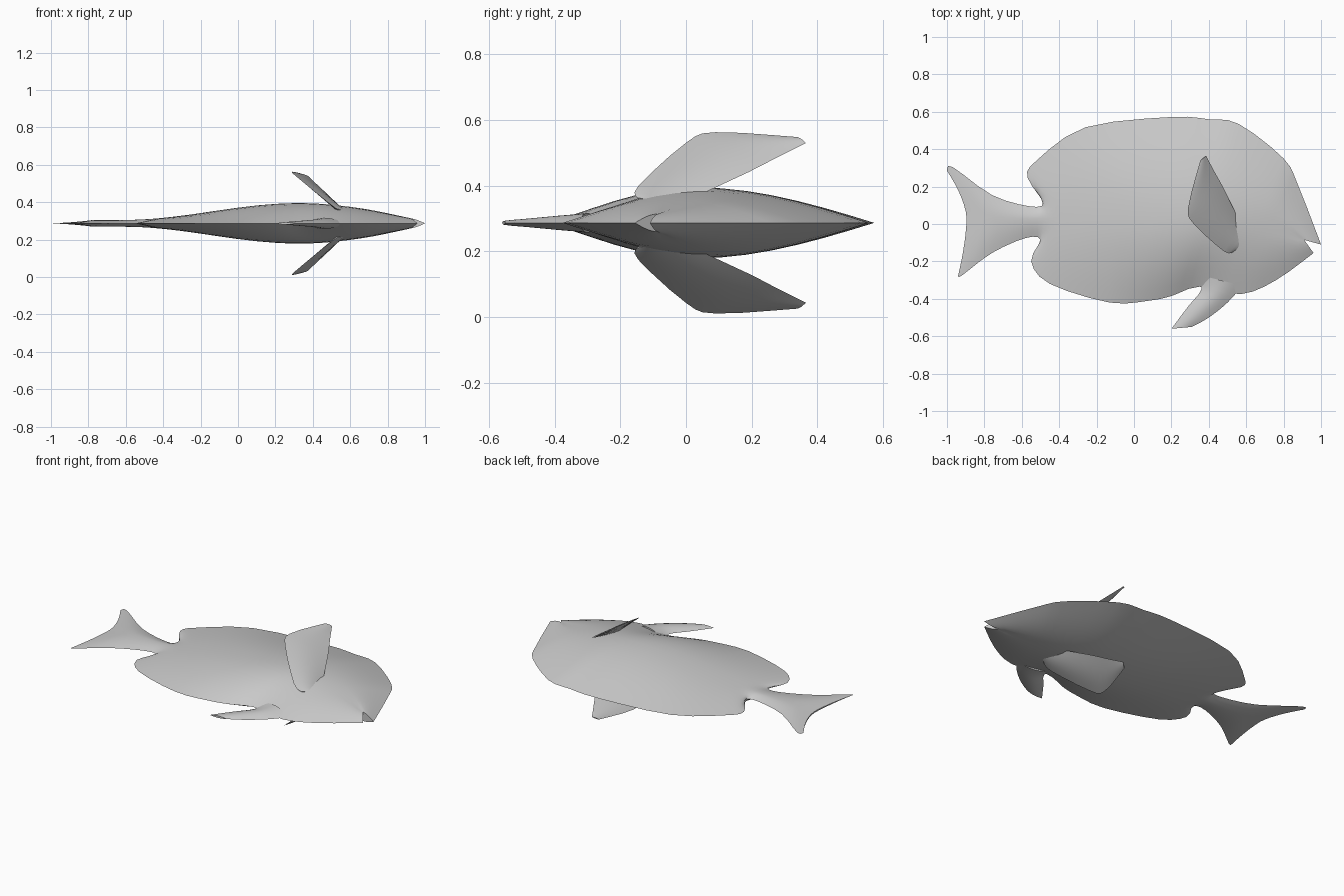
import bpy, math
from mathutils import Vector

if "Cube" in bpy.data.objects:
    bpy.data.objects.remove(bpy.data.objects["Cube"])

MID = 0.287   # height of the fish's plane of symmetry
SEG = 7       # steps from centre line to each edge


def smooth_rows(rows, sub=3):
    """Catmull-Rom interpolation between rows of numbers."""
    out = []
    for i in range(len(rows) - 1):
        p0, p1, p2 = rows[max(i - 1, 0)], rows[i], rows[i + 1]
        p3 = rows[min(i + 2, len(rows) - 1)]
        for t in (j / sub for j in range(sub)):
            out.append([b + t * ((c - a) / 2 + t * (a - 2.5 * b + 2 * c - d / 2
                        + t * (1.5 * (b - c) + (d - a) / 2)))
                        for a, b, c, d in zip(p0, p1, p2, p3)])
    return out + [list(rows[-1])]


def loft(name, stations, normal=(0, 0, 1)):
    """Skin lens-shaped sections: each station is (edge, middle, edge, half thickness, bend)."""
    n = Vector(normal).normalized()
    verts, faces, c = [], [], 4 * SEG
    ts = [1 - i / SEG for i in range(2 * SEG + 1)]
    for a, m, b, h, bend in stations:
        def point(t, side):
            d, s = (a - m, t) if t >= 0 else (b - m, -t)
            p = m + d * s
            p.x = m.x + d.x * s ** bend
            return p + n * side * h * max(0.0, math.cos(s * math.pi / 2))
        verts += [point(t, 1) for t in ts] + [point(t, -1) for t in ts[-2:0:-1]]
    for r in range(len(stations) - 1):
        for i in range(c):
            j = (i + 1) % c
            faces.append((r * c + i, r * c + j, (r + 1) * c + j, (r + 1) * c + i))
    # end caps as strips across the thickness
    for base in (0, (len(stations) - 1) * c):
        for i in range(2 * SEG):
            quad = (i, i + 1, (c - i - 1) % c, (c - i) % c)
            faces.append(list(dict.fromkeys(base + q for q in quad)))
    me = bpy.data.meshes.new(name)
    me.from_pydata(verts, [], faces)
    ob = bpy.data.objects.new(name, me)
    bpy.context.collection.objects.link(ob)
    bpy.ops.object.select_all(action='DESELECT')
    ob.select_set(True)
    bpy.context.view_layer.objects.active = ob
    bpy.ops.object.mode_set(mode='EDIT')
    bpy.ops.mesh.select_all(action='SELECT')
    bpy.ops.mesh.normals_make_consistent(inside=False)
    bpy.ops.object.mode_set(mode='OBJECT')
    bpy.ops.object.shade_smooth_by_angle(angle=math.radians(50))


def body_station(ax, ay, bx, by, mx):
    """Thickness swells towards the shoulder; tail and fin sections bend backwards."""
    if mx < 0.33:
        swell = math.cos(math.pi / 2 * min(1, (0.33 - mx) / 0.95)) ** 2
    else:
        swell = math.cos(math.pi / 2 * (mx - 0.33) / 0.62)
    h = 0.018 * min(1, 0.2 + (mx + 0.9) * 6) + 0.09 * swell
    my = 0.03 - 0.115 * max(0, (mx - 0.5) / 0.41) ** 1.5
    bend = 1.6 if mx < -0.8 or -0.46 < mx < -0.1 else 1
    return (Vector((ax, ay, MID)), Vector((mx, my, MID)), Vector((bx, by, MID)), h, bend)


def fin(name, rows, thick, side=0):
    """Flat fin; side +1 or -1 tilts it out of that flank."""
    slope_x, slope_y = -0.706 * side, 0.124 * side

    def lift(x, y):
        z = MID + side * 0.276 + slope_x * (x - 0.29) + slope_y * (y - 0.09)
        return Vector((x, y, z))
    dense = smooth_rows(rows)
    stations = []
    for i, (ax, ay, bx, by) in enumerate(dense):
        a, b = lift(ax, ay), lift(bx, by)
        h = thick * (1 - 0.8 * i / (len(dense) - 1))
        stations.append((a, (a + b) / 2, b, h, 1))
    loft(name, stations, (-slope_x, -slope_y, 1))


# Body with forked tail, dorsal and anal fins: upper edge, lower edge, middle x
body_rows = [
    (-1.0, .285, -.94, -.275, -.895),
    (-.97, .305, -.92, -.275, -.86),
    (-.76, .155, -.76, -.155, -.72),
    (-.56, .095, -.58, -.075, -.58),
    (-.485, .115, -.50, -.085, -.49),
    (-.57, .25, -.55, -.20, -.40),
    (-.52, .34, -.45, -.32, -.34),
    (-.26, .517, -.13, -.42, -.12),
    (.2, .572, .08, -.41, .2),
    (.4, .56, .2, -.385, .33),
    (.56, .535, .35, -.335, .45),
    (.8, .35, .57, -.375, .65),
    (.88, .2, .76, -.30, .75),
    (1.0, -.11, .96, -.155, .91),
]
loft("body", [body_station(*r) for r in smooth_rows(body_rows)])

# Pelvic fin under the belly
fin("pelvic_fin", [(.34, -.27, .58, -.33), (.36, -.35, .50, -.42),
                   (.29, -.44, .40, -.50), (.20, -.56, .31, -.55)], .03)

# Pectoral fins, one flaring out of each flank
pectoral = [(.53, -.15, .63, -.04), (.48, -.145, .57, .01), (.32, 0, .48, .19),
            (.29, .09, .43, .28), (.355, .34, .385, .365)]
fin("pectoral_fin_upper", pectoral, .016, 1)
fin("pectoral_fin_lower", pectoral, .016, -1)
